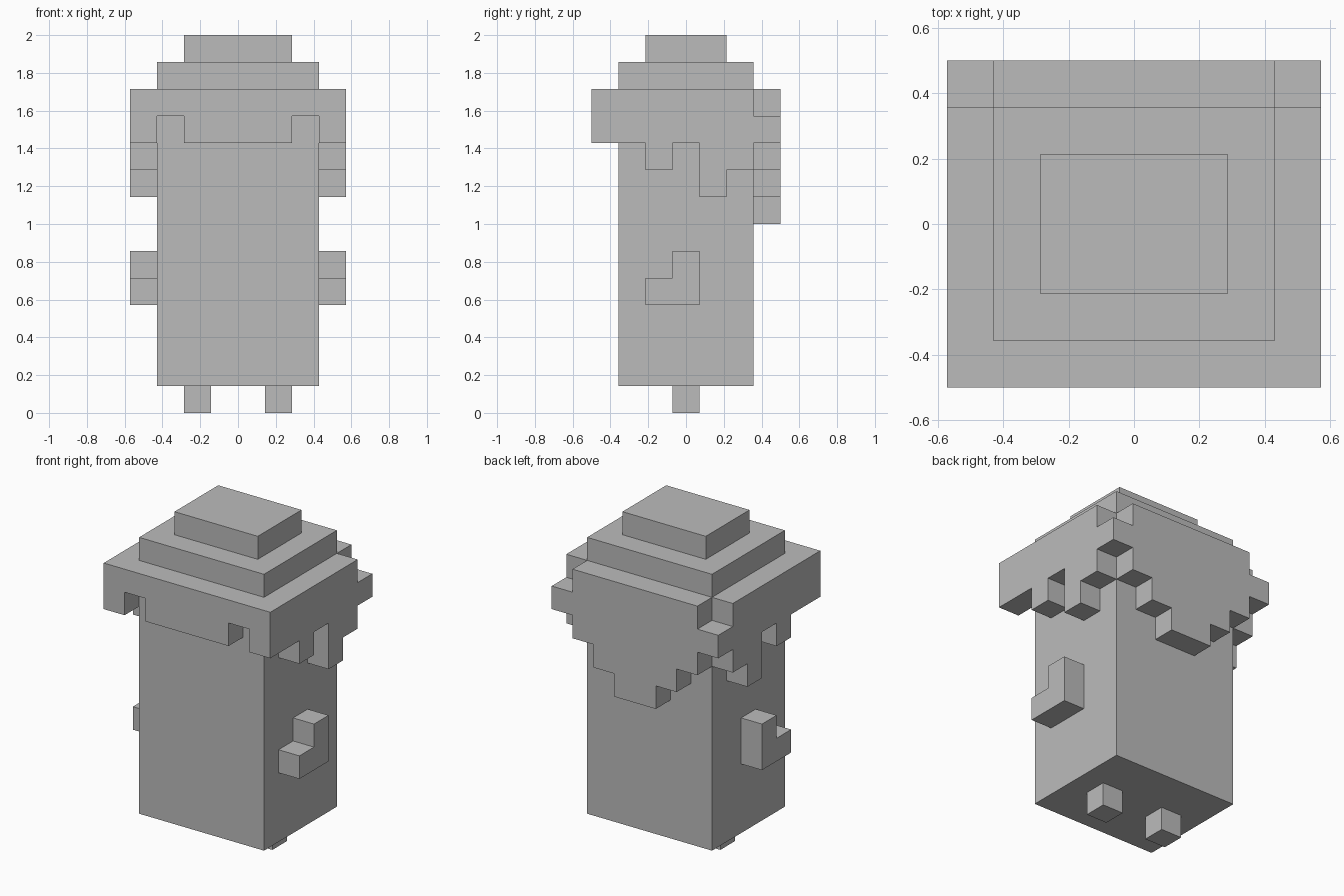
import bpy
import bmesh
from mathutils import Vector

U = 1 / 7  # one block

if "Cube" in bpy.data.objects:
    bpy.data.objects.remove(bpy.data.objects["Cube"], do_unlink=True)

grey = bpy.data.materials.new("plain grey")
grey.use_nodes = True
colour = (0.5, 0.5, 0.5, 1)
grey.diffuse_color = colour
grey.node_tree.nodes["Principled BSDF"].inputs["Base Color"].default_value = colour


def extrude_profile(name, profile, axis, start, end):
    """Extrude a (horizontal, z) block profile along x or y."""
    def place(h, z, depth):
        return Vector((depth, h, z) if axis == "x" else (h, depth, z)) * U

    bm = bmesh.new()
    face = bm.faces.new([bm.verts.new(place(h, z, start)) for h, z in profile])
    new = bmesh.ops.extrude_face_region(bm, geom=[face])["geom"]
    shift = place(0, 0, end - start)
    bmesh.ops.translate(bm, vec=shift, verts=[g for g in new if isinstance(g, bmesh.types.BMVert)])
    bmesh.ops.recalc_face_normals(bm, faces=bm.faces)
    mesh = bpy.data.meshes.new(name)
    bm.to_mesh(mesh)
    bm.free()
    mesh.materials.append(grey)
    obj = bpy.data.objects.new(name, mesh)
    bpy.context.collection.objects.link(obj)
    return obj


def box(name, x0, x1, y0, y1, z0, z1):
    return extrude_profile(name, [(x0, z0), (x1, z0), (x1, z1), (x0, z1)], "y", y0, y1)


def mirrored(half):
    """Complete a symmetric profile from its +x half."""
    return half + [(-h, z) for h, z in reversed(half)]


# Body and crown
box("body", -3, 3, -2.5, 2.5, 1, 13)
box("crown", -2, 2, -1.5, 1.5, 13, 14)

# Fringe with two notches, and stepped hanging back
fringe = mirrored([(4, 12), (4, 10), (3, 10), (3, 11), (2, 11), (2, 10)])
extrude_profile("front_fringe", fringe, "y", -3.5, -2.5)
back = mirrored([(3, 12), (3, 9), (2, 9), (2, 8), (1, 8), (1, 7)])
extrude_profile("back_drape", back, "y", 2.5, 3.5)

# Ragged sides, with a low block at the back corner
side = [(-2.5, 12), (-2.5, 10), (-1.5, 10), (-1.5, 9), (-0.5, 9), (-0.5, 10),
        (0.5, 10), (0.5, 8), (1.5, 8), (1.5, 9), (2.5, 9), (2.5, 10),
        (3.5, 10), (3.5, 11), (2.5, 11), (2.5, 12)]
arm = [(-1.5, 4), (0.5, 4), (0.5, 6), (-0.5, 6), (-0.5, 5), (-1.5, 5)]

# Paired parts
for label, s in (("left", 1), ("right", -1)):
    extrude_profile(label + "_side_drape", side, "x", 3 * s, 4 * s)
    extrude_profile(label + "_arm", arm, "x", 3 * s, 4 * s)
    box(label + "_leg", s, 2 * s, -0.5, 0.5, 0, 1)
